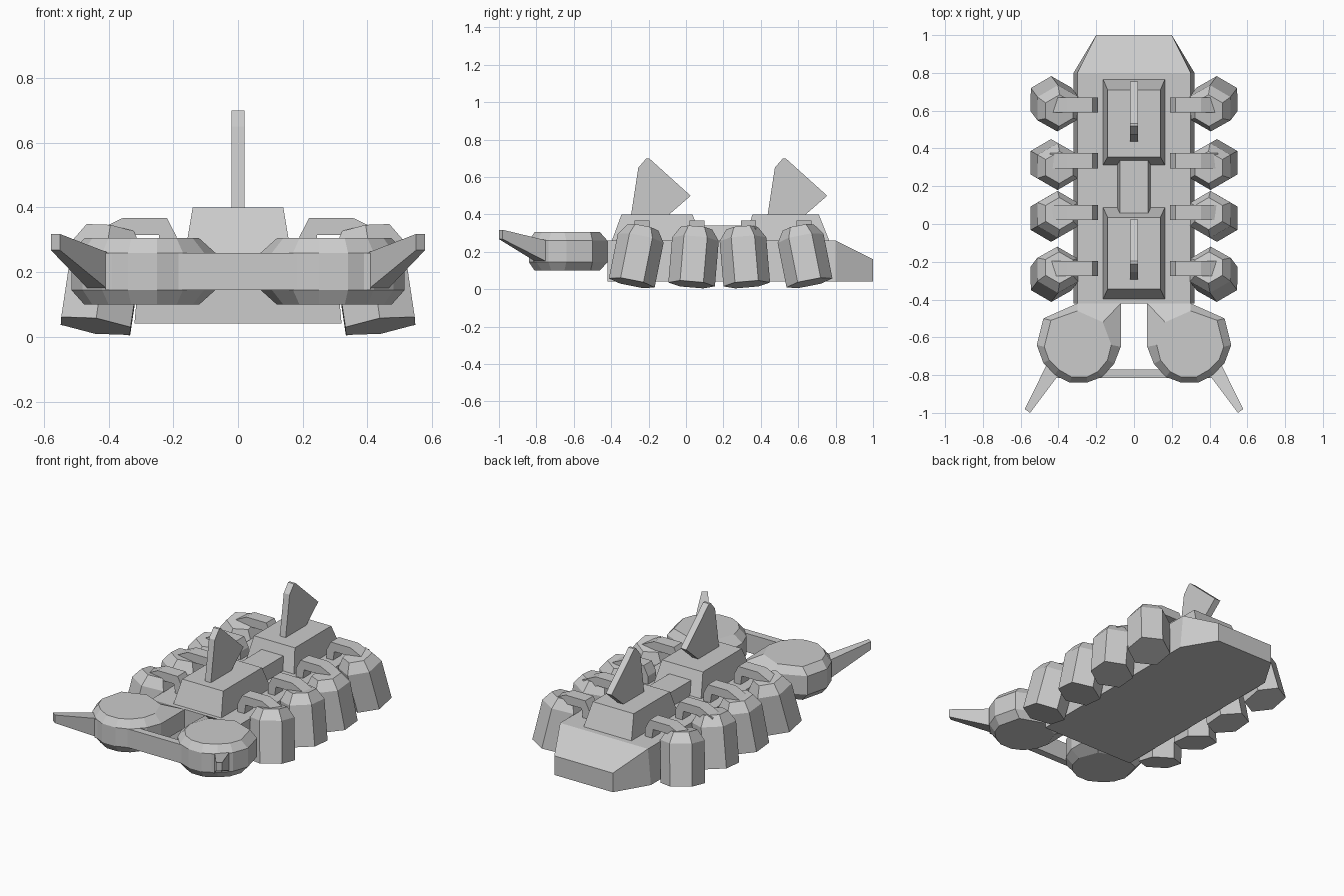
import bpy, bmesh, math
from mathutils import Vector

if "Cube" in bpy.data.objects:
    bpy.data.objects.remove(bpy.data.objects["Cube"])

grey = bpy.data.materials.new("grey")
grey.diffuse_color = (0.6, 0.6, 0.6, 1)
grey.use_nodes = True
grey.node_tree.nodes["Principled BSDF"].inputs["Base Color"].default_value = grey.diffuse_color


def loft(name, rings):
    """Closed flat-faced solid through rings of equal point count."""
    bm = bmesh.new()
    loops = [[bm.verts.new(p) for p in ring] for ring in rings]
    n = len(loops[0])
    for a, b in zip(loops, loops[1:]):
        for i in range(n):
            j = (i + 1) % n
            bm.faces.new((a[i], a[j], b[j], b[i]))
    bm.faces.new(loops[0])
    bm.faces.new(loops[-1])
    bmesh.ops.recalc_face_normals(bm, faces=bm.faces)
    me = bpy.data.meshes.new(name)
    bm.to_mesh(me)
    bm.free()
    me.materials.append(grey)
    ob = bpy.data.objects.new(name, me)
    bpy.context.collection.objects.link(ob)
    return ob


def rect(x, y0, y1, z):
    return [(-x, y0, z), (x, y0, z), (x, y1, z), (-x, y1, z)]


def section(y, xb, xt, zt):
    return [(-xb, y, 0.042), (xb, y, 0.042), (xt, y, zt), (-xt, y, zt)]


# hull with a tapered sloping tail
loft("hull", [section(-0.42, 0.32, 0.3, 0.26), section(0.8, 0.32, 0.3, 0.26),
              section(1.0, 0.2, 0.2, 0.16)])

# deck housings, the bridge between them, and a fin on each
fin = [(-0.295, 0.39), (-0.255, 0.65), (-0.212, 0.70), (-0.197, 0.70),
       (0.025, 0.50), (-0.09, 0.40), (-0.09, 0.39)]
loft("front_housing", [rect(0.165, -0.40, 0.09, 0.25), rect(0.14, -0.345, 0.035, 0.40)])
loft("rear_housing", [rect(0.165, 0.31, 0.77, 0.25), rect(0.14, 0.355, 0.71, 0.40)])
loft("bridge", [rect(0.09, 0.0, 0.38, 0.25), rect(0.075, 0.0, 0.38, 0.34)])
for name, dy in (("front_fin", 0), ("rear_fin", 0.73)):
    loft(name, [[(x, y + dy, z) for y, z in fin] for x in (-0.02, 0.02)])

# legs: splayed six-sided pods with arched arms to the hull
arm = [(0.19, 0.25), (0.19, 0.31), (0.22, 0.368), (0.355, 0.368), (0.445, 0.325),
       (0.425, 0.28), (0.34, 0.315), (0.245, 0.315), (0.235, 0.25)]
legs = [(-0.29, -0.235, 0.20, 0.034), (0.03, 0.06, 0.085, 0.026),
        (0.325, 0.335, -0.085, 0.026), (0.66, 0.63, -0.20, 0.034)]
for side, s in (("right", 1), ("left", -1)):
    for k, (py, ay, lean, pz) in enumerate(legs, 1):
        up = Vector((-0.15 * s, lean, 1)).normalized()
        turn = Vector((0, 0, 1)).rotation_difference(up)
        base = Vector((0.44 * s, py, pz))
        rings = []
        for r, h in ((0.125, 0), (0.125, 0.245), (0.085, 0.305)):
            rings.append([base + turn @ Vector((r * math.sin(a), r * math.cos(a), h))
                          for a in (i * math.pi / 3 for i in range(6))])
        loft(f"{side}_leg_{k}", rings)
        loft(f"{side}_arm_{k}", [[(s * x, ay + w, z) for x, z in arm] for w in (-0.04, 0.04)])

# front discs with bevelled rims and a neck at the hull
rim = [(0.07, -0.42), (0.07, -0.65), (0.105, -0.74), (0.17, -0.81), (0.25, -0.84),
       (0.34, -0.84), (0.42, -0.80), (0.48, -0.735), (0.515, -0.64), (0.48, -0.50), (0.30, -0.42)]
cap = [(0.165, -0.52), (0.12, -0.64), (0.14, -0.72), (0.19, -0.78), (0.25, -0.81),
       (0.33, -0.81), (0.40, -0.77), (0.45, -0.72), (0.475, -0.65), (0.44, -0.51), (0.30, -0.46)]
for side, s in (("right", 1), ("left", -1)):
    loft(f"{side}_disc", [[(s * x, y, z) for x, y in ring] for ring, z in
                          ((cap, 0.10), (rim, 0.145), (rim, 0.26), (cap, 0.305))])
    # horns sweeping forward, outward and up
    loft(f"{side}_horn", [
        [(s * x, y, z) for x, y, z in ring] for ring in (
            [(0.40, -0.80, 0.145), (0.46, -0.74, 0.145), (0.46, -0.74, 0.26), (0.40, -0.80, 0.26)],
            [(0.55, -1.0, 0.268), (0.578, -0.98, 0.268), (0.578, -0.98, 0.318), (0.55, -1.0, 0.318)])])

# crossbar joining the discs
loft("crossbar", [rect(0.41, -0.815, -0.77, 0.145), rect(0.41, -0.815, -0.77, 0.26)])
